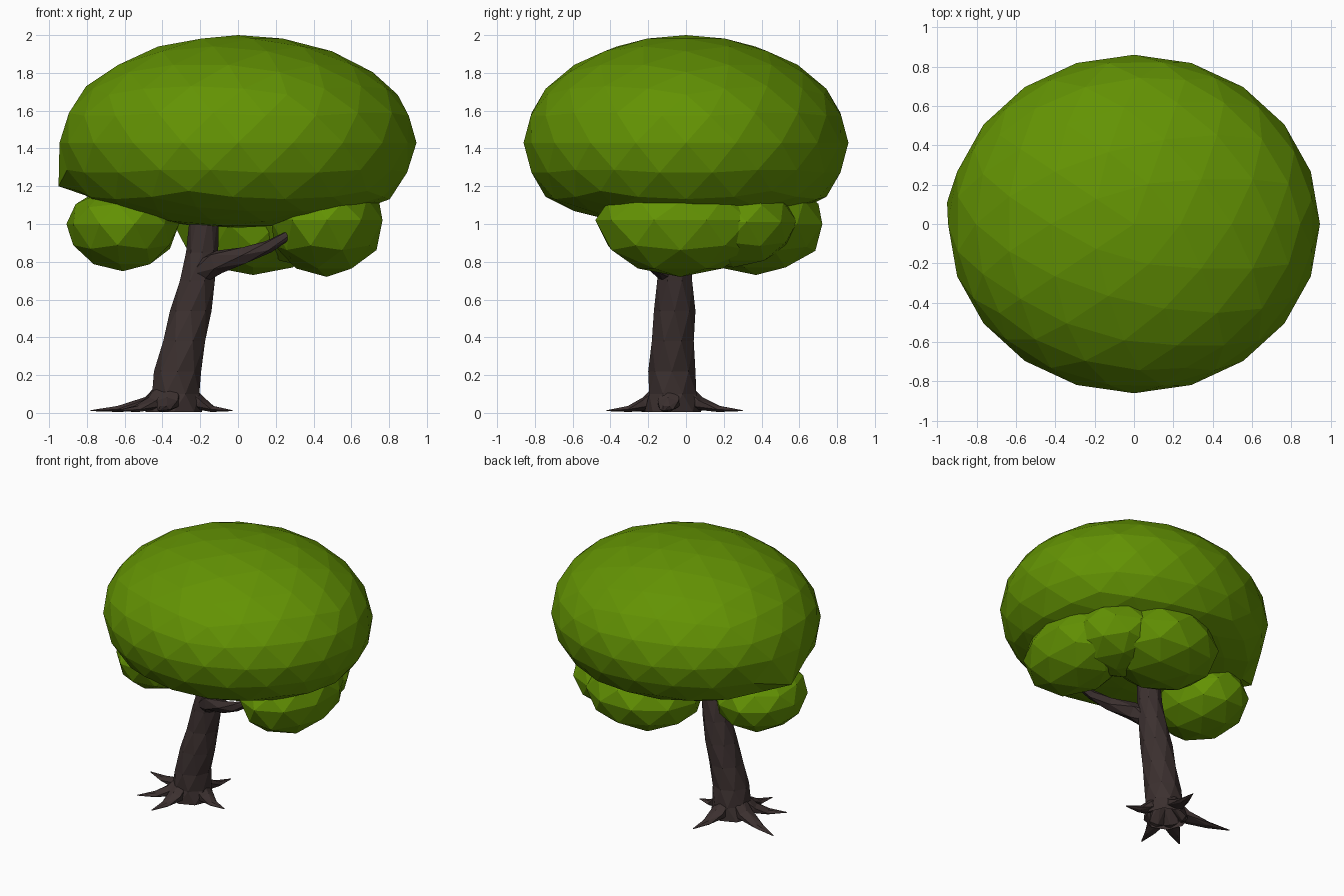
import bpy, bmesh, math
from mathutils import Vector, Matrix

if "Cube" in bpy.data.objects:
    bpy.data.objects.remove(bpy.data.objects["Cube"])


def material(name, rgb):
    m = bpy.data.materials.new(name)
    m.diffuse_color = (*rgb, 1)
    m.use_nodes = True
    m.node_tree.nodes["Principled BSDF"].inputs["Base Color"].default_value = m.diffuse_color
    return m


LEAF = material("leaf", (0.125, 0.29, 0.001))
BARK = material("bark", (0.045, 0.030, 0.029))


def finish(bm, name, mat):
    bmesh.ops.recalc_face_normals(bm, faces=bm.faces)
    me = bpy.data.meshes.new(name)
    bm.to_mesh(me)
    bm.free()
    me.materials.append(mat)
    ob = bpy.data.objects.new(name, me)
    bpy.context.collection.objects.link(ob)
    return ob


def blob(name, centre, radii, down, detail, turn=0, flatten=1.0, pulls=()):
    """Flat-faced ellipsoid with its own lower height and an optionally flattened underside."""
    bm = bmesh.new()
    bmesh.ops.create_icosphere(bm, subdivisions=detail, radius=1,
                               matrix=Matrix.Rotation(math.radians(turn), 4, 'Z'))
    for v in bm.verts:
        z = v.co.z
        if z < -0.52:
            z = -0.52 + (z + 0.52) * flatten
        h = radii[2] if z > 0 else down
        v.co = Vector((v.co.x * radii[0], v.co.y * radii[1], z * h)) + Vector(centre)
    for p in pulls:
        p = Vector(p)
        min(bm.verts, key=lambda v: (v.co - p).length).co = p
    return finish(bm, name, LEAF)


def limb(name, path, sides, flat=1.0, level=False):
    """Triangulated twisting tube along (x, y, z, radius) points."""
    bm = bmesh.new()
    rings = []
    pts = [Vector(p[:3]) for p in path]
    for i, p in enumerate(path):
        d = (pts[min(i + 1, len(pts) - 1)] - pts[max(i - 1, 0)]).normalized()
        if level:
            a, b = Vector((1, 0, 0)), Vector((0, 1, 0))
        else:
            a = d.cross(Vector((0, 0, 1))).normalized()
            b = a.cross(d)
        ring = []
        for k in range(sides):
            t = math.tau * (k + i * 0.5) / sides
            co = pts[i] + a * math.cos(t) * p[3] + b * math.sin(t) * p[3] * flat
            co.z = max(co.z, 0.005)
            ring.append(bm.verts.new(co))
        rings.append(ring)
    for r, s in zip(rings, rings[1:]):
        for k in range(sides):
            n = (k + 1) % sides
            bm.faces.new((r[k], r[n], s[k]))
            bm.faces.new((r[n], s[n], s[k]))
    bm.faces.new(rings[-1])
    return finish(bm, name, BARK)


# Main crown with flattened underside and a low bulge on its left
blob("crown", (0, 0, 1.43), (0.945, 0.86, 0.57), 0.57, 3, flatten=0.56,
     pulls=[(-0.95, 0.11, 1.2)])

# Lower leaf clumps
blob("left_clump", (-0.61, -0.02, 1.0), (0.30, 0.36, 0.20), 0.25, 2, 12)
blob("right_clump", (0.47, -0.03, 1.02), (0.31, 0.45, 0.22), 0.30, 2, 0)
blob("back_clump", (0.08, 0.37, 1.0), (0.42, 0.37, 0.24), 0.27, 2, 18)
blob("corner_clump", (0.37, 0.25, 1.01), (0.32, 0.34, 0.20), 0.24, 2, 30)

# Leaning trunk
limb("trunk", [(-0.34, -0.07, 0.0, 0.15), (-0.33, -0.07, 0.10, 0.135),
               (-0.32, -0.075, 0.22, 0.125), (-0.285, -0.07, 0.38, 0.12),
               (-0.25, -0.06, 0.54, 0.11), (-0.215, -0.06, 0.70, 0.10),
               (-0.19, -0.06, 0.85, 0.085), (-0.175, -0.06, 1.10, 0.08)],
     8, level=True)

# Side branch
limb("branch", [(-0.22, -0.07, 0.73, 0.07), (-0.11, -0.15, 0.80, 0.065),
                (0.04, -0.22, 0.835, 0.045), (0.16, -0.26, 0.88, 0.035),
                (0.32, -0.29, 0.97, 0.02)], 5)

# Spreading roots
base = Vector((-0.34, -0.07, 0))
tips = [(-0.64, -0.28), (-0.42, -0.42), (-0.03, -0.12), (-0.27, 0.30), (-0.78, 0.08)]
for i, (x, y) in enumerate(tips):
    v = Vector((x, y, 0)) - base
    n = v.normalized()
    steps = [(base + n * 0.04, 0.16, 0.05), (base + n * 0.14, 0.05, 0.065),
             (base + v * 0.66, 0.018, 0.036), (base + v, 0.012, 0.004)]
    limb(f"root_{i + 1}", [(p.x, p.y, z, r) for p, z, r in steps], 6, 0.6)
